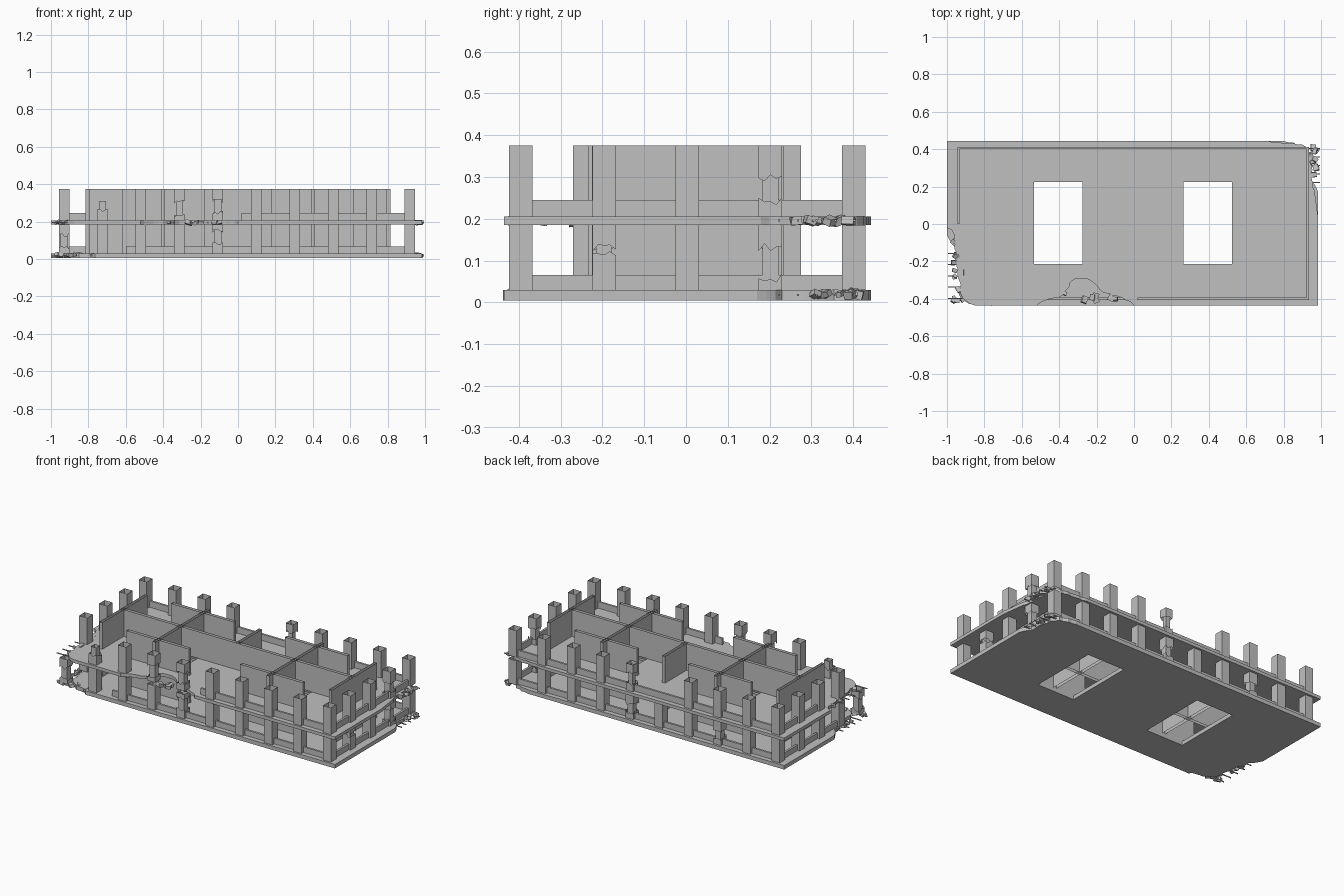
import bpy, bmesh, random
from math import pi
from mathutils import Vector, Euler

random.seed(4)
cube = bpy.data.objects.get("Cube")
if cube:
    bpy.data.objects.remove(cube, do_unlink=True)

concrete = bpy.data.materials.new("grey concrete")
concrete.use_nodes = True
concrete.diffuse_color = (0.53, 0.53, 0.53, 1)
concrete.node_tree.nodes["Principled BSDF"].inputs["Base Color"].default_value = (0.53, 0.53, 0.53, 1)

GROUND, UPPER = (0.03, 0.185), (0.205, 0.375)
COLS_X = [-0.93 + 0.2055 * i for i in range(10)]
COLS_Y = [-0.395 + 0.199 * i for i in range(5)]


def finish(bm, name):
    mesh = bpy.data.meshes.new(name)
    bm.to_mesh(mesh)
    bm.free()
    mesh.materials.append(concrete)
    obj = bpy.data.objects.new(name, mesh)
    bpy.context.collection.objects.link(obj)
    return obj


def add_prism(bm, outline, z0, z1, capped=True):
    low = [bm.verts.new((p[0], p[1], z0)) for p in outline]
    high = [bm.verts.new((p[0], p[1], z1)) for p in outline]
    for i in range(len(low)):
        j = (i + 1) % len(low)
        bm.faces.new((low[i], low[j], high[j], high[i]))
    if capped:
        bm.faces.new(low[::-1])
        bm.faces.new(high)


def add_box(bm, x0, x1, y0, y1, z0, z1, capped=True):
    add_prism(bm, [(x0, y0), (x1, y0), (x1, y1), (x0, y1)], z0, z1, capped)


def add_tube(bm, x, y, z0, z1, w=0.056, jag0=0, jag1=0):
    """Open square tube whose rims may be ragged."""
    h, n = w / 2, 4
    corners = [Vector(c) for c in ((-h, -h), (h, -h), (h, h), (-h, h))]
    ring = [corners[i].lerp(corners[(i + 1) % 4], k / n) for i in range(4) for k in range(n)]
    low = [bm.verts.new((x + p.x, y + p.y, z0 + random.uniform(-jag0, jag0))) for p in ring]
    high = [bm.verts.new((x + p.x, y + p.y, z1 + random.uniform(-jag1, jag1))) for p in ring]
    for i in range(len(ring)):
        j = (i + 1) % len(ring)
        bm.faces.new((low[i], low[j], high[j], high[i]))


def add_chunk(bm, centre, size):
    verts = bmesh.ops.create_cube(bm, size=1)["verts"]
    turn = Euler([random.uniform(-0.4, 0.4), random.uniform(-0.4, 0.4), random.uniform(0, pi)])
    for v in verts:
        p = Vector((v.co.x, v.co.y * random.uniform(0.6, 1), v.co.z * 0.6)) * size
        p.rotate(turn)
        v.co = p + Vector(centre)


def ragged(path, step=0.022, jitter=0.009):
    """Broken edge: subdivide a path and push the inner points sideways."""
    pts = [Vector(p) for p in path]
    out = []
    for a, b in zip(pts, pts[1:]):
        n = max(1, int((b - a).length / step))
        side = Vector((a.y - b.y, b.x - a.x)).normalized()
        out.append(a)
        out += [a.lerp(b, k / n) + side * random.uniform(-jitter, jitter) for k in range(1, n)]
    return out + [pts[-1]]


def make_slab(name, z0, z1, outline):
    bm = bmesh.new()
    add_prism(bm, outline, z0, z1)
    slab = finish(bm, name)
    bm = bmesh.new()
    for x in (-0.535, 0.265):
        add_box(bm, x, x + 0.26, -0.215, 0.225, z0 - 0.1, z1 + 0.1)
    holes = finish(bm, "stair_opening_cutter")
    holes.hide_render = True
    mod = slab.modifiers.new("openings", "BOOLEAN")
    mod.operation, mod.object, mod.solver = "DIFFERENCE", holes, "EXACT"
    bpy.context.view_layer.update()
    baked = bpy.data.meshes.new_from_object(
        slab.evaluated_get(bpy.context.evaluated_depsgraph_get()))
    slab.modifiers.clear()
    slab.data = baked
    bpy.data.objects.remove(holes, do_unlink=True)


# Floor slabs with stair openings and broken edges
make_slab("ground_slab", 0.005, 0.03,
          ragged([(-0.74, -0.435), (-0.73, -0.435)])
          + [(0.985, -0.435), (0.985, 0.17)]
          + ragged([(0.985, 0.17), (0.945, 0.23), (0.935, 0.38), (0.9, 0.42), (0.8, 0.443)])[1:]
          + [(-1, 0.443)]
          + ragged([(-1, -0.06), (-0.95, -0.13), (-0.93, -0.26), (-0.91, -0.36),
                    (-0.85, -0.41), (-0.74, -0.435)])[:-1])
make_slab("upper_slab", 0.185, 0.205,
          ragged([(-0.85, -0.435), (-0.83, -0.435)]) + [(-0.52, -0.435)]
          + ragged([(-0.5, -0.42), (-0.38, -0.38), (-0.34, -0.31), (-0.28, -0.29),
                    (-0.22, -0.31), (-0.16, -0.37), (-0.02, -0.415)])
          + [(0, -0.435), (0.985, -0.435), (0.985, 0.03), (0.965, 0.18)]
          + ragged([(0.955, 0.2), (0.94, 0.38), (0.9, 0.425), (0.75, 0.435)])
          + [(0.72, 0.443), (-1, 0.443)]
          + ragged([(-1, -0.02), (-0.96, -0.06), (-0.95, -0.2), (-0.93, -0.35),
                    (-0.9, -0.41), (-0.85, -0.435)])[:-1])

# Interior partitions, open along top and bottom, repeated on both storeys
bm = bmesh.new()
T = 0.01
for z0, z1 in (GROUND, UPPER):
    add_box(bm, -0.81, 0.81, -T, T, z0, z1, False)
    add_box(bm, -T, T, 0, 0.225, z0, z1, False)
    for s in (-1, 1):
        add_box(bm, s * 0.805 - T, s * 0.805 + T, -0.225, 0.23, z0, z1, False)
        add_box(bm, s * 0.4 - T, s * 0.4 + T, -0.27, 0.275, z0, z1, False)
        for y in (-0.225, 0.225):
            add_box(bm, s * 0.4 - 0.22, s * 0.4 + 0.22, y - T, y + T, z0, z1, False)
finish(bm, "partition_walls")

# Low parapet walls between the columns
bm = bmesh.new()
for z0, z1, front, left in ((0.03, 0.066, -0.6, -0.17), (0.205, 0.245, 0.02, 0)):
    add_box(bm, front, 0.935, -0.405, -0.392, z0, z1)
    add_box(bm, -0.945, 0.935, 0.4, 0.413, z0, z1)
    add_box(bm, -0.945, -0.932, left, 0.4, z0, z1)
    add_box(bm, 0.922, 0.935, -0.392, 0.4, z0, z1)
finish(bm, "parapet_walls")

# Perimeter columns; broken ones are split around a thin core
spots = {(i, j) for i in range(10) for j in range(5) if i in (0, 9) or j in (0, 4)}
missing_upper = {(0, 0), (4, 4)}
broken = {GROUND: {(0, 0): (0.06, 0.14), (4, 0): (0.08, 0.16), (9, 3): (0.06, 0.14),
                   (5, 4): (0.07, 0.13), (2, 4): (0.07, 0.13), (9, 1): (0.115, 0.14)},
          UPPER: {(3, 0): (0.23, 0.32), (4, 0): (0.25, 0.32), (9, 3): (0.24, 0.31),
                  (1, 0): (0.26, None)}}
whole, cracked = bmesh.new(), bmesh.new()
for i, j in sorted(spots):
    x, y = COLS_X[i], COLS_Y[j]
    for storey in (GROUND, UPPER):
        z0, z1 = storey
        if storey == UPPER and (i, j) in missing_upper:
            continue
        if storey == UPPER and (i, j) == (5, 4):
            add_tube(cracked, x, y, z0, 0.25, 0.05, 0, 0.01)
            add_tube(cracked, x, y, z0, 0.36, 0.028)
            add_tube(cracked, x, y, 0.32, z1, 0.05, 0.008)
        elif (i, j) in broken[storey]:
            a, b = broken[storey][i, j]
            add_tube(cracked, x, y, z0, a, jag1=0.012)
            add_tube(cracked, x, y, z0, b or a + 0.05, 0.038)
            if b:
                add_tube(cracked, x, y, b - 0.01, z1, jag0=0.012)
        else:
            add_tube(whole, x, y, z0, z1)
finish(whole, "columns")
finish(cracked, "broken_columns")

# Rubble along the broken edges
bm = bmesh.new()
for x0, x1, y0, y1, z, n in ((-0.97, -0.92, -0.4, -0.08, 0.195, 8),
                             (-0.97, -0.78, -0.42, -0.37, 0.022, 10),
                             (-0.97, -0.93, -0.36, -0.12, 0.022, 6),
                             (0.945, 0.975, 0.22, 0.42, 0.195, 8),
                             (0.945, 0.975, 0.24, 0.42, 0.02, 7),
                             (-0.44, -0.08, -0.41, -0.37, 0.195, 7)):
    for k in range(n):
        add_chunk(bm, (random.uniform(x0, x1), random.uniform(y0, y1), z),
                  random.uniform(0.02, 0.036))
finish(bm, "rubble")

# Reinforcement bars showing at the two damaged corners
bm = bmesh.new()
for k in range(5):
    for x0, x1, y in ((0.9, 0.995, 0.22 + 0.045 * k), (-0.995, -0.9, -0.4 + 0.06 * k)):
        for z in (0.015, 0.193):
            add_box(bm, x0, x1, y, y + 0.005, z, z + 0.005)
finish(bm, "reinforcement_bars")
